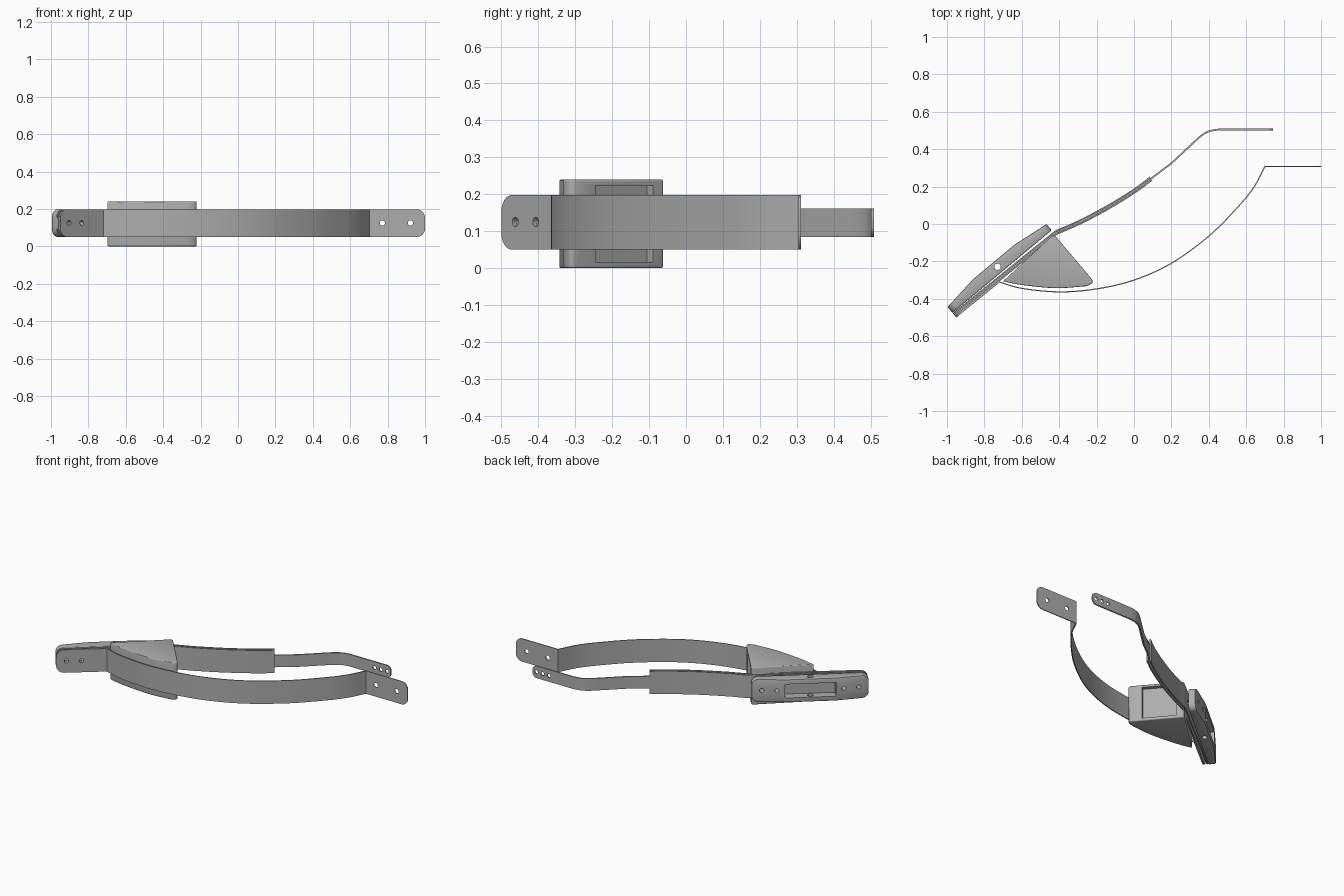
import bpy, bmesh, math
from mathutils import Vector, Matrix

cube = bpy.data.objects.get("Cube")
if cube:
    bpy.data.objects.remove(cube)

steel = bpy.data.materials.new("brushed grey")
steel.use_nodes = True
GREY = (0.42, 0.42, 0.42, 1)
steel.diffuse_color = GREY
steel.node_tree.nodes["Principled BSDF"].inputs["Base Color"].default_value = GREY

# Local frame of the slanted clamp: u along it, v outward to the back
ORIGIN = Vector((-0.95, -0.5))
U = Vector((0.768, 0.64)).normalized()
V = Vector((-U.y, U.x))
LENGTH, MID, LOW, HIGH = 0.69, 0.125, 0.05, 0.198


def local(u, v):
    return ORIGIN + U * u + V * v


def spline(points, steps=6):
    """Smooth path through a few points."""
    p = [Vector(q) for q in points]
    p = [2 * p[0] - p[1]] + p + [2 * p[-1] - p[-2]]
    out = []
    for a, b, c, d in zip(p, p[1:], p[2:], p[3:]):
        for i in range(steps):
            t = i / steps
            out.append(0.5 * (2 * b + (c - a) * t + (2 * a - 5 * b + 4 * c - d) * t * t
                              + (3 * b - a - 3 * c + d) * t ** 3))
    return out + [p[-2]]


def make(name, bm):
    bmesh.ops.recalc_face_normals(bm, faces=bm.faces)
    mesh = bpy.data.meshes.new(name)
    bm.to_mesh(mesh)
    bm.free()
    mesh.materials.append(steel)
    ob = bpy.data.objects.new(name, mesh)
    bpy.context.collection.objects.link(ob)
    return ob


def round_end(path, radius, steps=6):
    """Samples on the first segment, closer together at the rounded end."""
    step = (path[1] - path[0]).normalized()
    extra = [path[0] + step * radius * (1 - math.cos(math.pi / 2 * i / steps))
             for i in range(1, steps + 1)]
    return [path[0]] + extra + path[1:]


def ribbon(name, path, z0, z1, thick, r0=0, r1=0):
    """Upright band along a plan path, with optional rounded end corners."""
    path = [Vector(p) for p in path]
    if r0:
        path = round_end(path, r0)
    if r1:
        path = round_end(path[::-1], r1)[::-1]
    dist = [0]
    for a, b in zip(path, path[1:]):
        dist.append(dist[-1] + (b - a).length)
    bm, rings = bmesh.new(), []
    for i, p in enumerate(path):
        before = (p - path[i - 1]).normalized() if i else None
        after = (path[i + 1] - p).normalized() if i + 1 < len(path) else before
        before = before or after
        side = Vector((-before.y - after.y, before.x + after.x)).normalized()
        side *= thick / 2 / max(0.5, side.dot(Vector((-after.y, after.x))))
        cut = 0
        for s, r in ((dist[i], r0), (dist[-1] - dist[i], r1)):
            if s < r:
                cut = max(cut, r - math.sqrt(max(0, r * r - (r - s) ** 2)))
        rings.append([bm.verts.new((*(p + side * k), z)) for k, z in
                      ((1, z0 + cut), (-1, z0 + cut), (-1, z1 - cut), (1, z1 - cut))])
    for a, b in zip(rings, rings[1:]):
        for j in range(4):
            bm.faces.new((a[j], a[j - 1], b[j - 1], b[j]))
    bm.faces.new(rings[0])
    bm.faces.new(rings[-1])
    return make(name, bm)


def prism(outline, z0, z1):
    bm = bmesh.new()
    face = bm.faces.new([bm.verts.new((*p, z0)) for p in outline])
    top = bmesh.ops.extrude_face_region(bm, geom=[face])["geom"]
    bmesh.ops.translate(bm, vec=(0, 0, z1 - z0),
                        verts=[g for g in top if isinstance(g, bmesh.types.BMVert)])
    return bm


def drill(centre, axis, radius, depth):
    bm = bmesh.new()
    turn = Vector(axis).to_track_quat("Z", "Y").to_matrix().to_4x4()
    bmesh.ops.create_cone(bm, cap_ends=True, segments=20, radius1=radius, radius2=radius,
                          depth=depth, matrix=Matrix.Translation(centre) @ turn)
    return make("hole_cutter", bm)


def use(ob, kind, **settings):
    mod = ob.modifiers.new(kind.lower(), kind)
    for key, value in settings.items():
        setattr(mod, key, value)
    bpy.context.view_layer.objects.active = ob
    bpy.ops.object.modifier_apply(modifier=mod.name)


def carve(ob, cutters):
    for c in cutters:
        use(ob, "BOOLEAN", operation="DIFFERENCE", object=c, solver="EXACT")


def bevel(ob, width, segments):
    use(ob, "BEVEL", width=width, segments=segments, limit_method="ANGLE",
        angle_limit=math.radians(35))


# Cutters for the bolt holes through the clamp
bolts = [drill((*local(u, 0.05), MID), (*V, 0), 0.013, 0.3)
         for u in (0.06, 0.148, LENGTH - 0.148, LENGTH - 0.06)]

# Front strap: slanted plate, long bow, flat mounting tab
bow = spline([(-0.72, -0.31), (-0.6, -0.344), (-0.4, -0.363), (-0.2, -0.347), (0, -0.3),
              (0.2, -0.21), (0.4, -0.065), (0.55, 0.085), (0.64, 0.195), (0.7, 0.308)])
front_strap = ribbon("front_strap", [local(0, 0.003)] + bow + [(1, 0.308)],
                     LOW, HIGH, 0.006, 0.045, 0.045)
tab_drills = [drill((x, 0.308, MID), (0, 1, 0), 0.014, 0.1) for x in (0.772, 0.922)]
carve(front_strap, bolts[:2] + tab_drills)

# Sleeve: two curved plates with the narrow strap held between them
bend = spline([(-0.415, -0.045), (-0.3, 0.005), (-0.15, 0.083), (0, 0.175), (0.092, 0.243)])


def shifted(offset):
    """Clamp line and bend, moved sideways."""
    out = [local(0, 0.018 + offset)]
    for a, b in zip(bend, bend[1:] + [2 * bend[-1] - bend[-2]]):
        d = (b - a).normalized()
        out.append(a + Vector((-d.y, d.x)) * offset)
    return out


plates = [ribbon(name, shifted(offset), LOW, HIGH, 0.007, 0.045)
          for name, offset in (("sleeve_inner_plate", -0.009), ("sleeve_outer_plate", 0.009))]
narrow = shifted(0) + spline([(0.2, 0.325), (0.3, 0.418), (0.355, 0.468), (0.4, 0.495),
                              (0.45, 0.505)]) + [(0.742, 0.505)]
narrow_strap = ribbon("narrow_strap", narrow, 0.084, 0.162, 0.009, 0.02, 0.03)
end_drills = [drill((x, 0.505, 0.123), (0, 1, 0), 0.012, 0.1) for x in (0.625, 0.67, 0.715)]
for part in plates:
    carve(part, bolts)
carve(narrow_strap, bolts + end_drills)

# Clamp housing: bowed back, rounded ends, window and cross pin hole
shape = [(0, 0.032), (0, 0.073), (0.2, 0.1), (0.49, 0.1), (LENGTH, 0.075), (LENGTH, 0.032)]
bm = prism([local(*p) for p in shape], LOW, HIGH)


def is_end_edge(e):
    a, b = (v.co for v in e.verts)
    along = [(c.xy - ORIGIN).dot(U) for c in (a, b)]
    return (abs(a.z - b.z) < 0.001 and abs(along[0] - along[1]) < 0.001)


bmesh.ops.bevel(bm, geom=[e for e in bm.edges if is_end_edge(e)], offset=0.04,
                segments=5, profile=0.5, affect="EDGES")
housing = make("clamp_housing", bm)
bevel(housing, 0.006, 2)
window = make("window_cutter", prism(
    [local(*p) for p in ((0.195, 0.045), (0.195, 0.2), (0.495, 0.2), (0.495, 0.045))],
    0.08, 0.168))
pin = drill((*local(0.343, 0.067), MID), (0, 0, 1), 0.017, 0.4)
carve(housing, bolts + [window, pin])

# Wedge pad between clamp and bow, with a recess in its right face
edge = spline([(-0.7, -0.306), (-0.6, -0.326), (-0.42, -0.343), (-0.26, -0.333)], 4)
tip = spline([(-0.235, -0.325), (-0.221, -0.312), (-0.225, -0.295)], 3)
wedge_pad = make("wedge_pad", prism(edge + tip + [(-0.422, -0.062), (-0.436, -0.062)], 0, 0.24))
bevel(wedge_pad, 0.01, 3)
a, b = Vector((-0.4, -0.09)), Vector((-0.268, -0.245))
out = Vector((a.y - b.y, b.x - a.x)).normalized()
recess = make("recess_cutter", prism(
    [a + out * 0.06, b + out * 0.06, b - out * 0.025, a - out * 0.025], 0.017, 0.224))
carve(wedge_pad, [recess])

# Remove the cutters and shade the finished parts
for c in bolts + tab_drills + end_drills + [window, pin, recess]:
    bpy.data.objects.remove(c)
for part in [front_strap, narrow_strap, housing, wedge_pad] + plates:
    bpy.ops.object.select_all(action="DESELECT")
    part.select_set(True)
    bpy.context.view_layer.objects.active = part
    bpy.ops.object.shade_smooth_by_angle(angle=math.radians(30))
